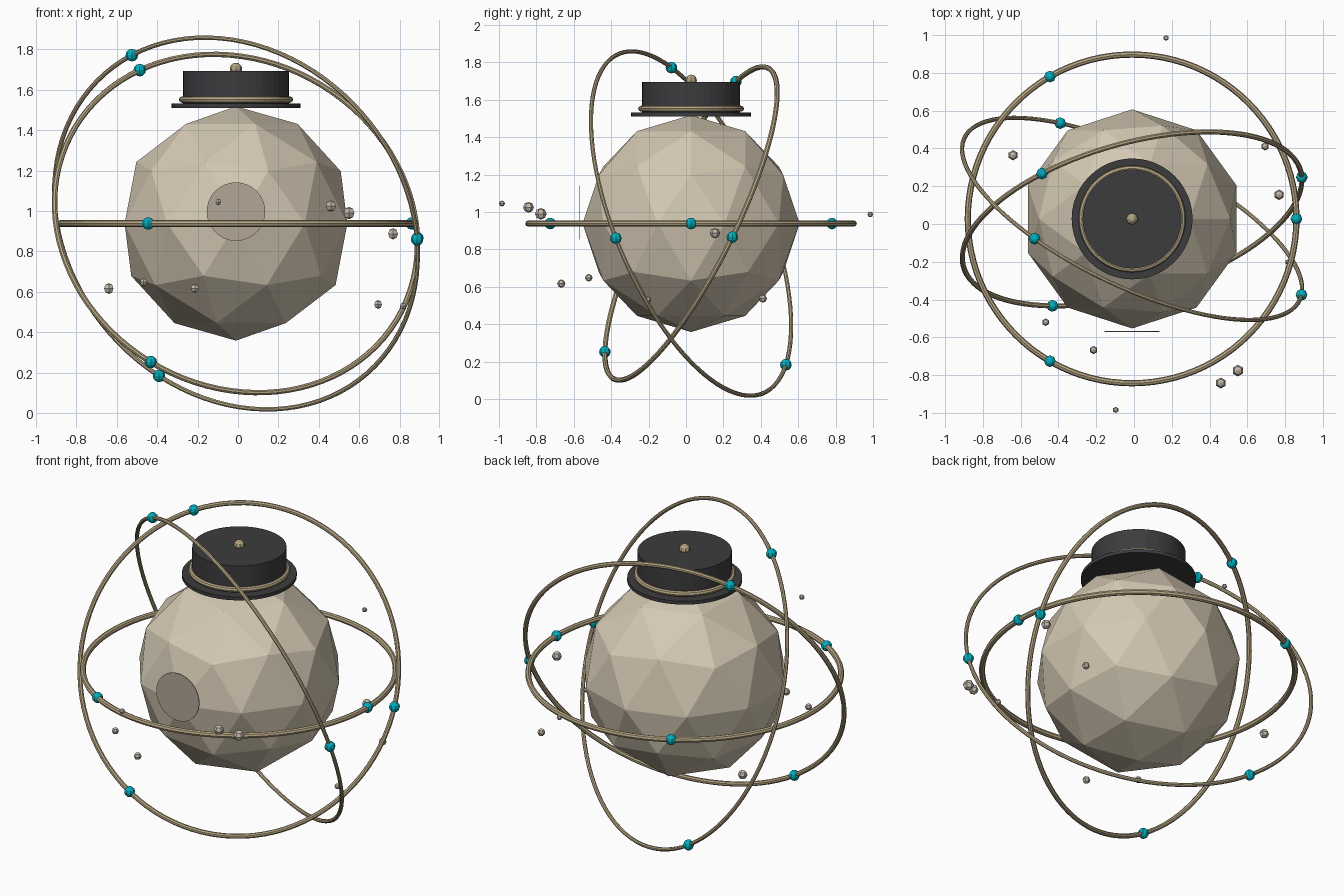
import bpy
from math import cos, sin, pi
from mathutils import Vector, Matrix

if "Cube" in bpy.data.objects:
    bpy.data.objects.remove(bpy.data.objects["Cube"])

C = Vector((-0.01, 0.027, 0.938))  # centre of the body and all rings


def material(name, rgb):
    m = bpy.data.materials.new(name)
    m.diffuse_color = (*rgb, 1)
    m.use_nodes = True
    m.node_tree.nodes["Principled BSDF"].inputs["Base Color"].default_value = m.diffuse_color
    return m


STONE = material("pale_stone", (0.66, 0.58, 0.45))
DISC = material("grey_beige", (0.45, 0.39, 0.31))
BRASS = material("dull_brass", (0.47, 0.38, 0.23))
BLACK = material("charcoal", (0.045, 0.045, 0.048))
PEBBLE = material("pebble_grey", (0.56, 0.49, 0.42))
TEAL = material("teal", (0.0, 0.43, 0.52))


def finish(name, mat):
    ob = bpy.context.object
    ob.name = name
    ob.data.materials.append(mat)
    return ob


def cylinder(name, mat, r, z0, z1, sides=48):
    bpy.ops.mesh.primitive_cylinder_add(
        vertices=sides, radius=r, depth=z1 - z0,
        location=(C.x, C.y, (z0 + z1) / 2))
    return finish(name, mat)


def ball(name, mat, r, loc, seg=8, rings=6):
    bpy.ops.mesh.primitive_uv_sphere_add(
        segments=seg, ring_count=rings, radius=r, location=loc)
    return finish(name, mat)


# faceted body
bpy.ops.mesh.primitive_ico_sphere_add(subdivisions=2, radius=0.58, location=C)
finish("body", STONE)

# round plate floating on the front
bpy.ops.mesh.primitive_cylinder_add(
    vertices=32, radius=0.145, depth=0.005,
    location=(C.x, -0.568, 0.997), rotation=(pi / 2, 0, 0))
finish("front_disc", DISC)

# hat: brim, crown, band and knob
cylinder("hat_brim", BLACK, 0.32, 1.511, 1.532)
cylinder("hat_crown", BLACK, 0.262, 1.525, 1.694)
bpy.ops.mesh.primitive_torus_add(
    major_radius=0.267, minor_radius=0.016, major_segments=48,
    minor_segments=8, location=(C.x, C.y, 1.552))
finish("hat_band", BRASS)
ball("hat_knob", BRASS, 0.031, (C.x, C.y, 1.703))

# orbit rings: radius, tube, direction of first bead, normal
orbits = [
    ("level", 0.87, 0.0165, (1, 0, 0), (0, 0, 1)),
    ("middle", 0.928, 0.014, (0.9, 0.221, -0.073), (-0.248, 0.868, -0.430)),
    ("outer", 0.986, 0.0115, (0.898, -0.403, -0.079), (0.408, 0.840, 0.358)),
]
for name, R, tube, u, n in orbits:
    n = Vector(n).normalized()
    u = Vector(u)
    u = (u - n * u.dot(n)).normalized()
    v = n.cross(u)
    bpy.ops.mesh.primitive_torus_add(
        major_radius=R, minor_radius=tube, major_segments=96, minor_segments=8)
    ring = finish(name + "_ring", BRASS)
    ring.matrix_world = (Matrix.Translation(C)
                         @ Matrix((u, v, n)).transposed().to_4x4())
    # three beads spaced evenly round each ring
    for k in range(3):
        a = 2 * pi * k / 3
        ball(f"{name}_bead_{k + 1}", TEAL, 0.031,
             C + (u * cos(a) + v * sin(a)) * R)

# drifting pebbles: x, y, z, radius
pebbles = [
    (-0.097, -0.984, 1.045, 0.016), (0.46, -0.842, 1.025, 0.029),
    (0.55, -0.776, 0.99, 0.031), (0.768, 0.155, 0.887, 0.028),
    (-0.64, 0.364, 0.616, 0.027), (-0.468, -0.52, 0.648, 0.02),
    (-0.214, -0.667, 0.617, 0.022), (0.694, 0.411, 0.537, 0.022),
    (0.817, -0.202, 0.53, 0.017), (0.17, 0.985, 0.987, 0.015),
]
for i, (x, y, z, r) in enumerate(pebbles):
    ball(f"pebble_{i + 1}", PEBBLE, r, (x, y, z), 6, 4)
